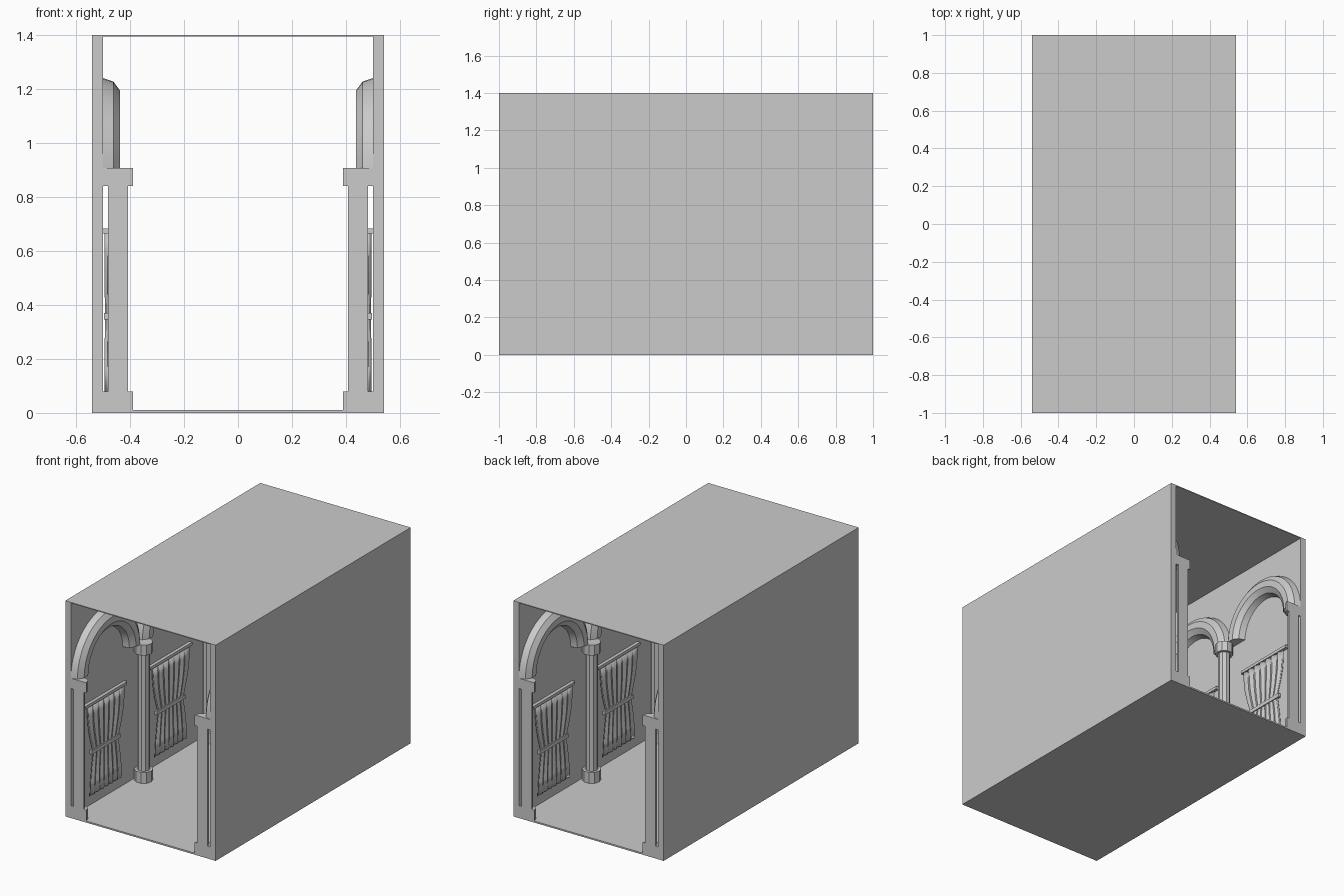
import bpy, bmesh, math

if "Cube" in bpy.data.objects:
    bpy.data.objects.remove(bpy.data.objects["Cube"])

BAY = 2 / 3          # spacing of columns
COL_X = 0.4445       # column axis distance from centre
SPRING = 0.907       # top of capitals, foot of arches


def finish(name, bm, smooth=True):
    bmesh.ops.recalc_face_normals(bm, faces=bm.faces)
    me = bpy.data.meshes.new(name)
    bm.to_mesh(me)
    bm.free()
    ob = bpy.data.objects.new(name, me)
    bpy.context.collection.objects.link(ob)
    if smooth:
        bpy.ops.object.select_all(action='DESELECT')
        ob.select_set(True)
        bpy.context.view_layer.objects.active = ob
        bpy.ops.object.shade_smooth_by_angle(angle=math.radians(30))
    return ob


def prism(bm, pts, z0, z1):
    low = [bm.verts.new((x, y, z0)) for x, y in pts]
    top = [bm.verts.new((x, y, z1)) for x, y in pts]
    n = len(pts)
    bm.faces.new(low[::-1])
    bm.faces.new(top)
    for i in range(n):
        j = (i + 1) % n
        bm.faces.new((low[i], low[j], top[j], top[i]))


def box(name, x0, x1, y0, y1, z0, z1):
    bm = bmesh.new()
    prism(bm, [(x0, y0), (x1, y0), (x1, y1), (x0, y1)], z0, z1)
    return finish(name, bm, False)


def column(name, cx, cy, half=0):
    # half: +1 keeps the +y half, -1 the -y half, 0 is a full column
    steps = range(6) if half else range(10)
    bm = bmesh.new()
    for r, z0, z1 in ((0.0555, 0, 0.08), (0.0375, 0.08, 0.84), (0.0555, 0.84, SPRING)):
        pts = []
        for k in steps:
            a = k * math.tau / 10
            pts.append((cx + r * math.cos(a), cy + r * math.sin(a) * (half or 1)))
        prism(bm, pts, z0, z1)
    return finish(name, bm)


def arch(name, s, cy, major=0.266, minor=0.067, segs=24):
    # half of a ten-sided tube, swept over a semicircle against the wall
    prof = [(minor * math.cos(a), minor * math.sin(a))
            for a in (math.radians(d) for d in (90, 54, 18, -18, -54, -90))]
    bm = bmesh.new()
    rings = []
    for i in range(segs + 1):
        t = math.pi * i / segs
        rings.append([bm.verts.new((s * (0.501 - d), cy + (major + r) * math.cos(t),
                                    SPRING + (major + r) * math.sin(t))) for d, r in prof])
    for a, b in zip(rings, rings[1:]):
        for k in range(6):
            j = (k + 1) % 6
            bm.faces.new((a[k], a[j], b[j], b[k]))
    bm.faces.new(rings[0])
    bm.faces.new(rings[-1])
    return finish(name, bm)


def curtain(name, s, cy, folds=14):
    # (height, half width, pleat depth): gathered at the tie
    rows = [(0.667, 0.19, 0.012), (0.6, 0.19, 0.012), (0.53, 0.182, 0.011), (0.46, 0.165, 0.010),
            (0.40, 0.145, 0.008), (0.355, 0.13, 0.007), (0.31, 0.138, 0.008),
            (0.24, 0.15, 0.010), (0.16, 0.16, 0.012), (0.08, 0.165, 0.012)]
    bm = bmesh.new()
    grid = []
    for z, w, d in rows:
        grid.append([bm.verts.new((s * (0.488 + d * (0.5 if k % 2 else -0.5)),
                                   cy + w * (2 * k / folds - 1), z)) for k in range(folds + 1)])
    for a, b in zip(grid, grid[1:]):
        for k in range(folds):
            bm.faces.new((a[k], a[k + 1], b[k + 1], b[k]))
    ob = finish(name, bm)
    mod = ob.modifiers.new("thickness", 'SOLIDIFY')
    mod.thickness = 0.002
    mod.offset = 0
    return ob


# Floor and roof
box("floor", -0.5, 0.5, -1, 1, 0, 0.01)
box("roof", -0.5, 0.5, -1, 1, 1.394, 1.4)

for side, s in (("left", -1), ("right", 1)):
    # Wall
    box(f"{side}_wall", *sorted((s * 0.5, s * 0.54)), -1, 1, 0, 1.4)
    # Columns, cut in half at the open ends
    for i in range(4):
        column(f"{side}_column_{i + 1}", s * COL_X, -1 + i * BAY, {0: 1, 3: -1}.get(i, 0))
    # Arch, curtain, rail and tie in every bay
    for i in range(3):
        cy = (i - 1) * BAY
        arch(f"{side}_arch_{i + 1}", s, cy)
        curtain(f"{side}_curtain_{i + 1}", s, cy)
        box(f"{side}_curtain_rail_{i + 1}", *sorted((s * 0.501, s * 0.479)),
            cy - 0.215, cy + 0.215, 0.664, 0.683)
        box(f"{side}_curtain_tie_{i + 1}", *sorted((s * 0.497, s * 0.48)),
            cy - 0.145, cy + 0.145, 0.345, 0.37)
